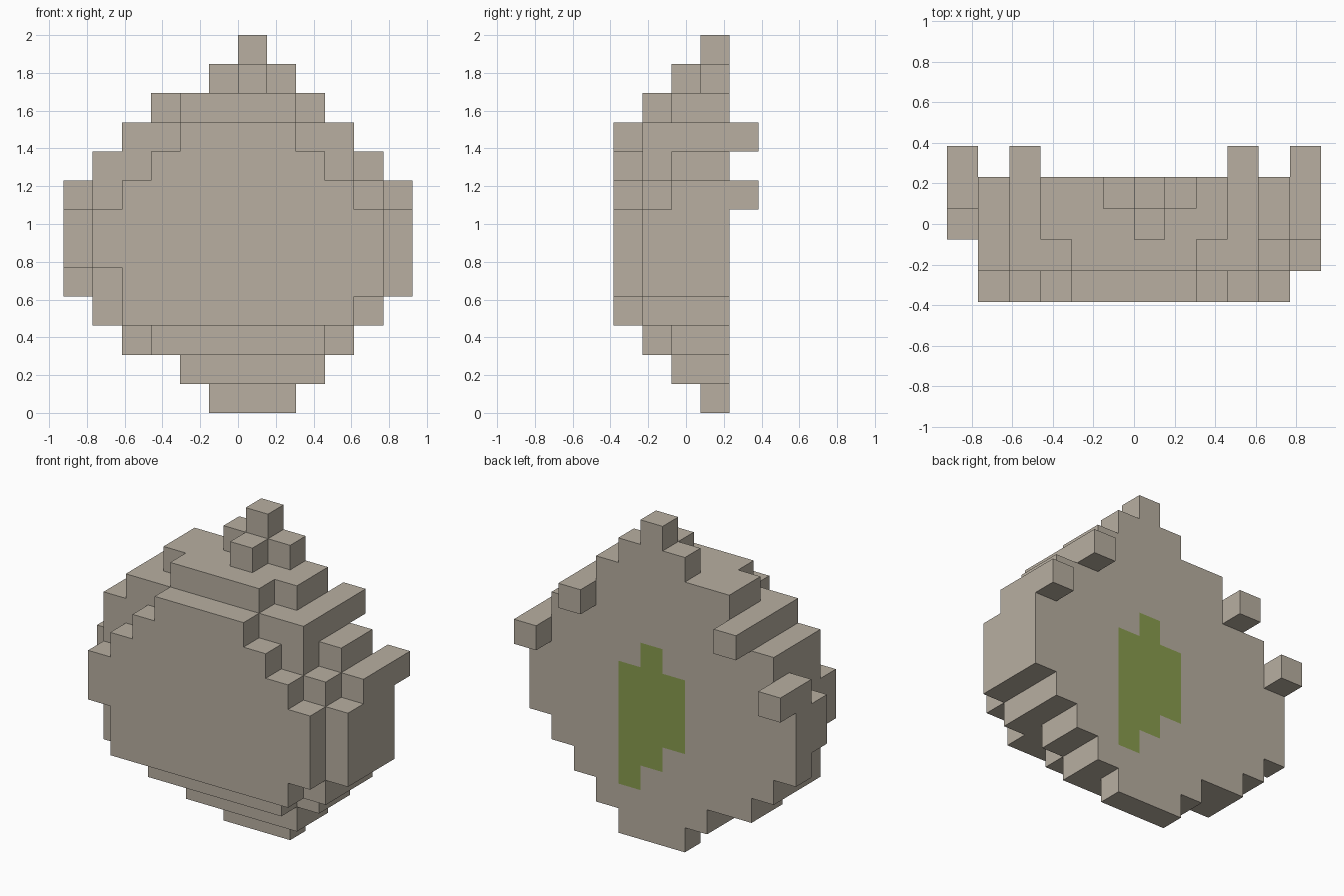
import bpy, bmesh
from mathutils import Vector

if "Cube" in bpy.data.objects:
    bpy.data.objects.remove(bpy.data.objects["Cube"], do_unlink=True)

S = 2 / 13                              # size of one block
ORIGIN = Vector((-6 * S, -2.5 * S, 0))  # low corner of the block grid


def material(name, rgb):
    m = bpy.data.materials.new(name)
    m.use_nodes = True
    m.diffuse_color = (*rgb, 1)
    m.node_tree.nodes["Principled BSDF"].inputs["Base Color"].default_value = (*rgb, 1)
    return m


BEIGE = material("warm beige", (0.479, 0.429, 0.356))
GREEN = material("leaf green", (0.248, 0.334, 0.077))


def layer(y, first_row, spans):
    """Blocks of one depth layer: one (first, last) column span per row."""
    return {(x, y, first_row + i) for i, (a, b) in enumerate(spans)
            for x in range(a, b + 1)}


# Shell: four depth layers, front to back, rows listed bottom to top
shell = layer(0, 3, [(2, 9), (2, 10), (1, 10), (1, 10), (2, 9), (3, 8), (4, 7)])
shell |= layer(1, 2, [(3, 8), (1, 10), (1, 11), (1, 11), (1, 11), (1, 10),
                      (1, 9), (2, 9), (4, 7)])
shell |= layer(2, 1, [(4, 8), (2, 9), (1, 10), (1, 11), (0, 11), (0, 11),
                      (1, 11), (1, 10), (2, 9), (3, 8)])
shell |= layer(3, 0, [(5, 7), (4, 8), (2, 9), (1, 10), (0, 11), (0, 11),
                      (0, 11), (0, 11), (1, 10), (2, 9), (3, 8)])

# Stem on the top, and two pairs of pegs at the back
stem = layer(2, 11, [(6, 6)]) | layer(3, 11, [(5, 7), (6, 6)])
pegs = {"lower_right_peg": {(0, 4, 7)}, "lower_left_peg": {(11, 4, 7)},
        "upper_right_peg": {(2, 4, 9)}, "upper_left_peg": {(9, 4, 9)}}
solid = shell | stem | set().union(*pegs.values())

# Green patch on the flat back: column -> range of rows
PATCH = {5: range(4, 7), 6: range(3, 8), 7: range(2, 7)}


def build(name, cells):
    """Join blocks into one skin, leaving out every hidden face."""
    bm = bmesh.new()
    for cell in sorted(cells):
        for axis in range(3):
            u, v = Vector((0, 0, 0)), Vector((0, 0, 0))
            u[(axis + 1) % 3] = v[(axis + 2) % 3] = 1
            for side in (0, 1):
                near = list(cell)
                near[axis] += 2 * side - 1
                if tuple(near) in solid:
                    continue
                p = Vector(cell)
                p[axis] += side
                quad = [p, p + u, p + u + v, p + v]
                if not side:
                    quad.reverse()
                face = bm.faces.new([bm.verts.new(ORIGIN + q * S) for q in quad])
                x, y, z = cell
                if axis == 1 and side and y == 3 and z in PATCH.get(x, ()):
                    face.material_index = 1
    bmesh.ops.remove_doubles(bm, verts=bm.verts, dist=1e-4)
    # Merge flat areas, keeping the colour borders
    bmesh.ops.dissolve_limit(bm, angle_limit=0.01, verts=bm.verts,
                             edges=bm.edges, delimit={'MATERIAL'})
    mesh = bpy.data.meshes.new(name)
    bm.to_mesh(mesh)
    bm.free()
    mesh.materials.append(BEIGE)
    if any(p.material_index for p in mesh.polygons):
        mesh.materials.append(GREEN)
    bpy.context.collection.objects.link(bpy.data.objects.new(name, mesh))


build("shell", shell)
build("stem", stem)
for peg_name, peg_cells in pegs.items():
    build(peg_name, peg_cells)
